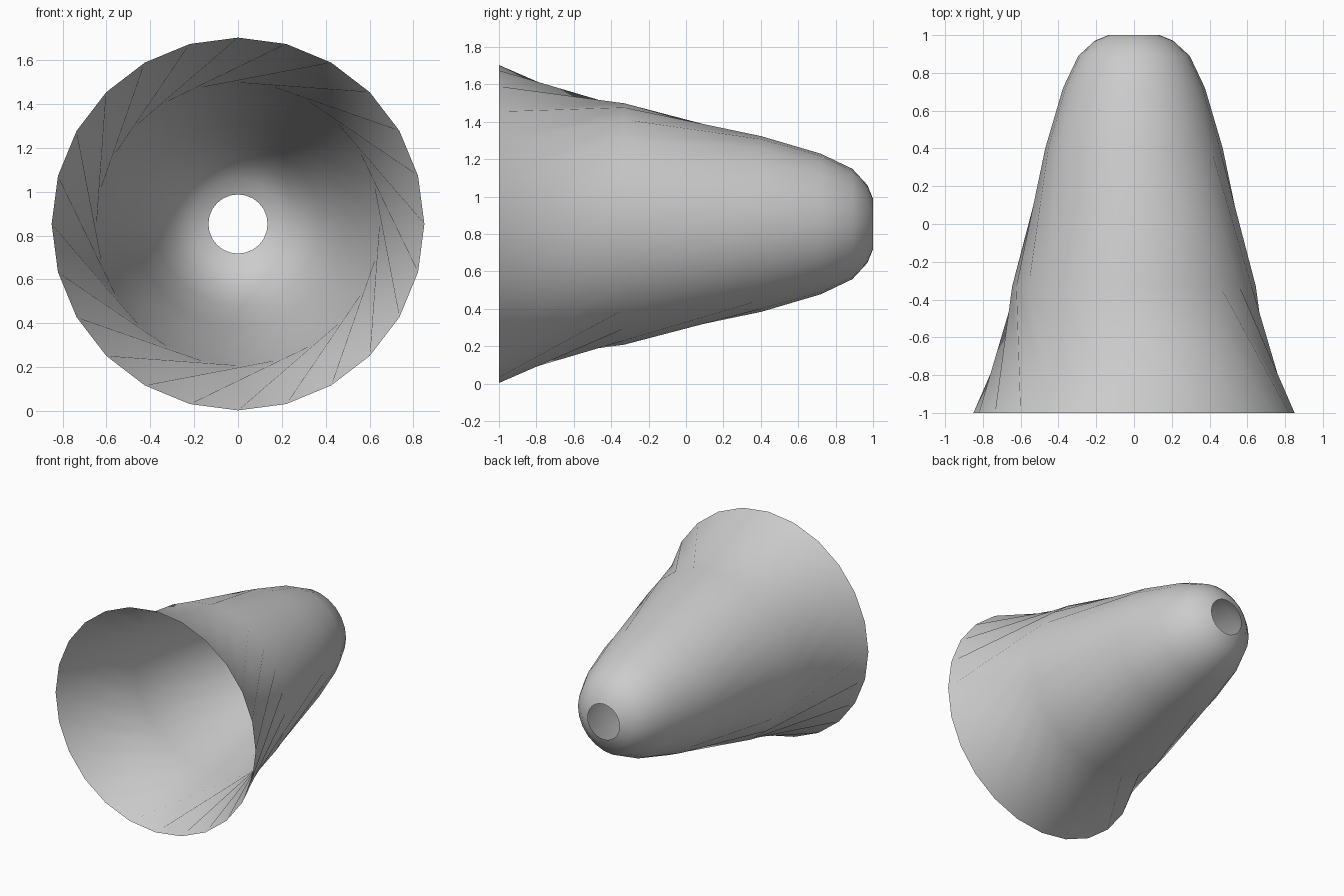
import bpy, bmesh, math

if "Cube" in bpy.data.objects:
    bpy.data.objects.remove(bpy.data.objects["Cube"])

SIDES = 24
CENTRE_Z = 0.853
# (y, radius, twist in vertex steps relative to the previous ring)
RINGS = [(-1.0, 0.85, 0), (-0.33, 0.645, 2), (0.40, 0.47, 1), (0.72, 0.376, 0),
         (0.89, 0.295, 0), (0.97, 0.208, 0), (1.0, 0.135, 0)]


def make_ring(bm, y, radius):
    verts = []
    for k in range(SIDES):
        a = math.tau * k / SIDES
        verts.append(bm.verts.new((radius * math.cos(a), y, CENTRE_Z + radius * math.sin(a))))
    return verts


# Open shell: rings around the y axis, joined by slightly twisted strips
bm = bmesh.new()
rings = [make_ring(bm, y, r) for y, r, _ in RINGS]
for i in range(1, len(rings)):
    outer, inner, twist = rings[i - 1], rings[i], RINGS[i][2]
    for k in range(SIDES):
        n = (k + 1) % SIDES
        p, q = inner[(k + twist) % SIDES], inner[(k + twist + 1) % SIDES]
        if twist:
            bm.faces.new((outer[k], p, q))
            bm.faces.new((outer[k], q, outer[n]))
        else:
            bm.faces.new((outer[k], p, q, outer[n]))
for face in bm.faces:
    face.smooth = True

mesh = bpy.data.meshes.new("flared_shell")
bm.to_mesh(mesh)
bm.free()
bpy.context.collection.objects.link(bpy.data.objects.new("flared_shell", mesh))
